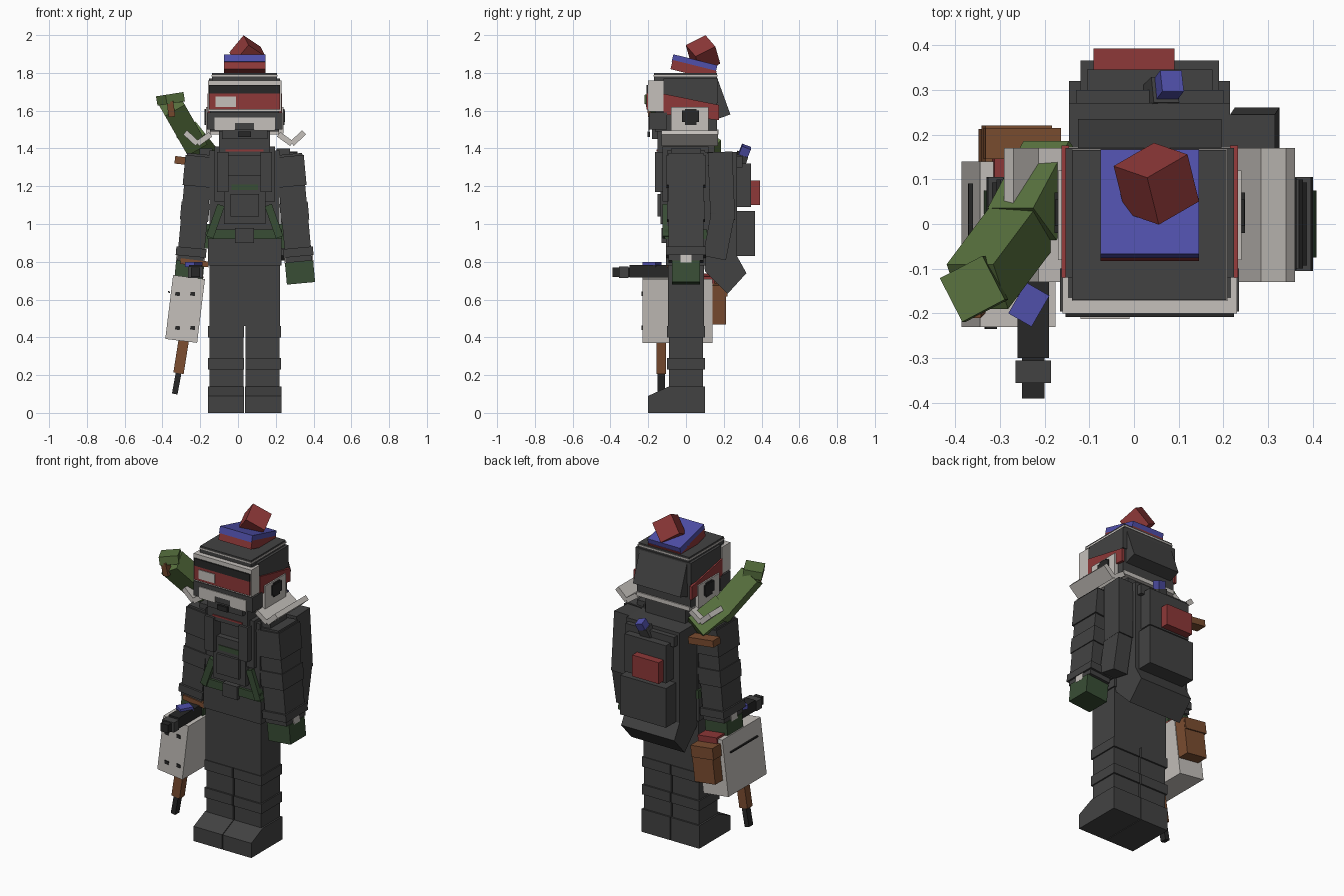
import bpy
import bmesh
from math import radians
from mathutils import Matrix, Vector, Euler

default_cube = bpy.data.objects.get("Cube")
if default_cube:
    bpy.data.objects.remove(default_cube)

MID = .035  # body centre line; the carried gear shifts it off the origin


def material(name, red, green, blue):
    mat = bpy.data.materials.new(name)
    mat.use_nodes = True
    mat.diffuse_color = (red, green, blue, 1)
    mat.node_tree.nodes["Principled BSDF"].inputs["Base Color"].default_value = (red, green, blue, 1)
    return mat


CLOTH = material("dark grey cloth", .055, .055, .055)
BLACK = material("near black", .02, .02, .02)
WHITE = material("warm white", .56, .53, .5)
RED = material("dull red", .27, .04, .04)
BLUE = material("violet blue", .08, .08, .4)
GREEN = material("leaf green", .1, .17, .05)
OLIVE = material("dark green", .04, .075, .035)
BROWN = material("leather brown", .2, .075, .03)


def finish(name, color, bm):
    bmesh.ops.recalc_face_normals(bm, faces=bm.faces)
    mesh = bpy.data.meshes.new(name)
    bm.to_mesh(mesh)
    bm.free()
    mesh.materials.append(color)
    obj = bpy.data.objects.new(name, mesh)
    bpy.context.collection.objects.link(obj)
    return obj


def block(name, color, center, size, rotation=Matrix()):
    bm = bmesh.new()
    place = Matrix.Translation(center) @ rotation @ Matrix.Diagonal((*size, 1))
    bmesh.ops.create_cube(bm, size=1, matrix=place)
    return finish(name, color, bm)


def turned(x=0, y=0, z=0):
    return Euler((radians(x), radians(y), radians(z))).to_matrix().to_4x4()


def box(name, color, x, y, z, rotation=Matrix()):
    """Box given by its low and high limits, x measured from the body centre line."""
    low, high = Vector((x[0] + MID, y[0], z[0])), Vector((x[1] + MID, y[1], z[1]))
    return block(name, color, (low + high) / 2, high - low, rotation)


def wide(name, color, half, y, z, rotation=Matrix()):
    return box(name, color, (-half, half), y, z, rotation)


def pair(name, color, x, y, z):
    box("left_" + name, color, x, y, z)
    box("right_" + name, color, (-x[1], -x[0]), y, z)


def beam(name, color, start, end, width, depth):
    """Bar from start to end; depth runs roughly along y."""
    start, end = Vector(start), Vector(end)
    along = (end - start).normalized()
    across = Vector((0, 1, 0)).cross(along).normalized()
    rotation = Matrix((across, along.cross(across), along)).transposed().to_4x4()
    return block(name, color, (start + end) / 2, (width, depth, (end - start).length), rotation)


def prism(name, color, x, outline):
    """Side outline of (y, z) points, stretched across x."""
    bm = bmesh.new()
    face = bm.faces.new([bm.verts.new((x[0] + MID, y, z)) for y, z in outline])
    extruded = bmesh.ops.extrude_face_region(bm, geom=[face])["geom"]
    moved = [v for v in extruded if isinstance(v, bmesh.types.BMVert)]
    bmesh.ops.translate(bm, verts=moved, vec=(x[1] - x[0], 0, 0))
    return finish(name, color, bm)


# Legs and boots
pair("leg", CLOTH, (.005, .185), (-.09, .09), (.08, .86))
wide("trouser_seat", CLOTH, .187, (-.095, .095), (.46, .86))
for low, high in ((.02, .1), (.23, .29), (.4, .46)):
    pair("leg_band", CLOTH, (.004, .193), (-.1, .1), (low, high))
for side, x in (("left", (.002, .195)), ("right", (-.195, -.002))):
    prism(side + "_boot", CLOTH, x,
          [(-.2, 0), (.1, 0), (.1, .14), (-.09, .14), (-.2, .09)])

# Torso, belt and harness
wide("jacket", CLOTH, .185, (-.1, .1), (.84, 1.39))
wide("jacket_hem", CLOTH, .195, (-.105, .105), (.78, .93))
wide("belt", OLIVE, .197, (-.115, .11), (.92, .97))
wide("belt_buckle", CLOTH, .05, (-.13, -.1), (.9, .98))
wide("chest_rig", CLOTH, .11, (-.135, -.09), (1.0, 1.26))
wide("chest_pocket", CLOTH, .075, (-.15, -.12), (1.04, 1.16))
wide("chest_webbing", OLIVE, .07, (-.139, -.13), (1.18, 1.21))
pair("shoulder_strap", CLOTH, (.1, .16), (-.125, .12), (1.12, 1.41))
pair("radio_pouch", CLOTH, (.085, .145), (-.165, -.1), (1.17, 1.38))
pair("hip_pouch", OLIVE, (.17, .215), (-.04, .07), (.87, 1.0))
for side in (-1, 1):
    beam("side_strap", OLIVE, (MID + side * .185, -.105, .93), (MID + side * .125, -.105, 1.1), .04, .04)
wide("neck_scarf", CLOTH, .135, (-.15, .15), (1.36, 1.5))
wide("scarf_edge", RED, .1, (-.155, .1), (1.385, 1.395))

# Arms, with bands, shoulder caps and gloves
for side, label in ((1, "left"), (-1, "right")):
    shoulder = Vector((MID + side * .235, 0, 1.37))
    wrist = Vector((MID + side * .288, 0, .8))
    beam(label + "_arm", CLOTH, shoulder, wrist, .14, .185)
    for start, stop, grow in ((.02, .3, .015), (.45, .62, .01), (.87, .95, .02)):
        beam(label + "_sleeve_band", CLOTH, shoulder.lerp(wrist, start),
             shoulder.lerp(wrist, stop), .14 + grow, .19 + grow)
    beam(label + "_glove", OLIVE, wrist, shoulder.lerp(wrist, 1.2), .15, .15)
    beam(label + "_wrist_patch", WHITE, shoulder.lerp(wrist, .95),
         shoulder.lerp(wrist, 1.02), .152, .06)
    pair("shoulder_seam", CLOTH, (.17, .24), (-.08, .08), (1.34, 1.4))

# Backpack
wide("backpack", CLOTH, .18, (.1, .27), (.82, 1.38))
wide("pack_lid", CLOTH, .165, (.11, .3), (1.3, 1.36))
wide("pack_upper_pocket", CLOTH, .14, (.25, .345), (1.09, 1.32))
wide("pack_lower_pocket", CLOTH, .155, (.25, .365), (.83, 1.07))
box("pack_patch", RED, (-.125, .055), (.34, .392), (1.1, 1.23))
prism("pack_bottom_roll", CLOTH, (-.18, .18),
      [(.09, .86), (.27, .83), (.32, .74), (.22, .63), (.1, .75)])
beam("flask", CLOTH, (.04, .27, 1.28), (.07, .3, 1.37), .06, .06)
beam("flask_cap", BLUE, (.07, .3, 1.36), (.085, .32, 1.41), .05, .05)
beam("side_roll_upper", CLOTH, (.265, .18, 1.38), (.275, .195, 1.02), .1, .13)
beam("side_roll_lower", CLOTH, (.275, .195, 1.05), (.275, .15, .82), .098, .125)

# Head, mask and goggles
wide("head", CLOTH, .182, (-.165, .165), (1.49, 1.76))
wide("face_mask", CLOTH, .2, (-.195, -.1), (1.5, 1.59))
wide("mask_chin", CLOTH, .12, (-.18, -.1), (1.45, 1.5))
pair("mask_lens", WHITE, (.05, .16), (-.2, -.19), (1.495, 1.565))
wide("mask_lens_bridge", WHITE, .06, (-.2, -.19), (1.535, 1.565))
wide("mask_nose", BLACK, .035, (-.205, -.19), (1.46, 1.49))
wide("goggle_frame", WHITE, .195, (-.2, -.12), (1.595, 1.76))
wide("goggle_lens", RED, .188, (-.208, -.199), (1.605, 1.69))
wide("goggle_shade", BLACK, .188, (-.208, -.199), (1.69, 1.735))
box("goggle_glint", WHITE, (-.155, -.045), (-.212, -.205), (1.62, 1.675))
wide("jaw_band", WHITE, .18, (-.13, .172), (1.475, 1.5))
for side, x in (("left", (.18, .197)), ("right", (-.197, -.18))):
    prism(side + "_goggle_strap", RED, x,
          [(-.12, 1.69), (.175, 1.63), (.175, 1.55), (-.12, 1.58)])
pair("ear_cup", WHITE, (.17, .205), (-.08, .12), (1.48, 1.62))
pair("ear_pad", BLACK, (.2, .213), (-.02, .07), (1.54, 1.6))
pair("ear_pad_rim", BLACK, (.2, .212), (-.005, .055), (1.525, 1.61))

# Turned-up ear flaps
for side, label in ((1, "left"), (-1, "right")):
    root = (MID + side * .18, .02, 1.475)
    bend = (MID + side * .25, .02, 1.425)
    tip = (MID + side * .315, .02, 1.485)
    beam(label + "_flap_root", WHITE, root, bend, .03, .3)
    beam(label + "_flap_tip", WHITE, bend, tip, .03, .3)

# Cap with bobble
wide("cap", CLOTH, .188, (-.12, .17), (1.64, 1.77))
wide("cap_crown", CLOTH, .172, (-.17, .165), (1.74, 1.8))
wide("cap_piping", WHITE, .174, (-.172, .168), (1.782, 1.79))
prism("cap_neck_flap", CLOTH, (-.16, .16), [(.12, 1.76), (.17, 1.76), (.235, 1.58), (.15, 1.55)])
tilt = turned(x=-14)
wide("hat_brim", RED, .11, (-.08, .16), (1.79, 1.84), tilt)
wide("hat_top", BLUE, .11, (-.075, .165), (1.83, 1.87), tilt)
block("bobble", RED, (.05, .09, 1.898), (.12, .12, .12), turned(30, 30, 30))

# White case on the right hand, with its tools
lean = turned(y=7)
block("case", WHITE, (-.28, -.045, .55), (.17, .37, .34), lean)
for x in (-.32, -.24):
    for z in (.45, .63):
        block("case_stud", BLACK, (x, -.231, z), (.025, .008, .02), lean)
block("case_slot", BLACK, (-.365, -.04, .64), (.01, .26, .008), lean)
block("rear_pouch", BROWN, (-.265, .175, .58), (.14, .075, .21), lean)
block("rear_pouch_flap", BROWN, (-.262, .18, .66), (.15, .08, .07), lean)
block("case_clasp", RED, (-.25, .1, .71), (.13, .1, .04), lean)
beam("baton", BLACK, (-.28, -.13, .4), (-.335, -.13, .1), .03, .04)
beam("baton_grip", BROWN, (-.285, -.13, .4), (-.315, -.13, .21), .055, .05)

# Sidearm pointing forward
MUZZLE = -.225
block("gun_body", BLACK, (MUZZLE, -.17, .75), (.07, .26, .065))
block("gun_barrel", BLACK, (MUZZLE, -.32, .745), (.05, .14, .05))
block("gun_collar", CLOTH, (MUZZLE, -.33, .745), (.08, .05, .06))
block("gun_sight", BLUE, (-.235, -.18, .785), (.06, .08, .025), turned(z=-30))
block("gun_grip_wrap", BROWN, (-.23, -.06, .795), (.15, .08, .03), lean)

# Bent green bundle over the right shoulder
beam("bundle_base", GREEN, (-.17, .15, 1.37), (-.25, .0, 1.47), .13, .11)
beam("bundle_body", GREEN, (-.23, .02, 1.42), (-.35, -.14, 1.63), .12, .12)
beam("bundle_head", GREEN, (-.31, -.12, 1.67), (-.405, -.17, 1.655), .05, .11)
beam("bundle_handle", BROWN, (-.36, -.19, 1.65), (-.35, -.18, 1.57), .035, .04)
block("bundle_strap", BROWN, (-.25, .18, 1.33), (.17, .07, .04), lean)
